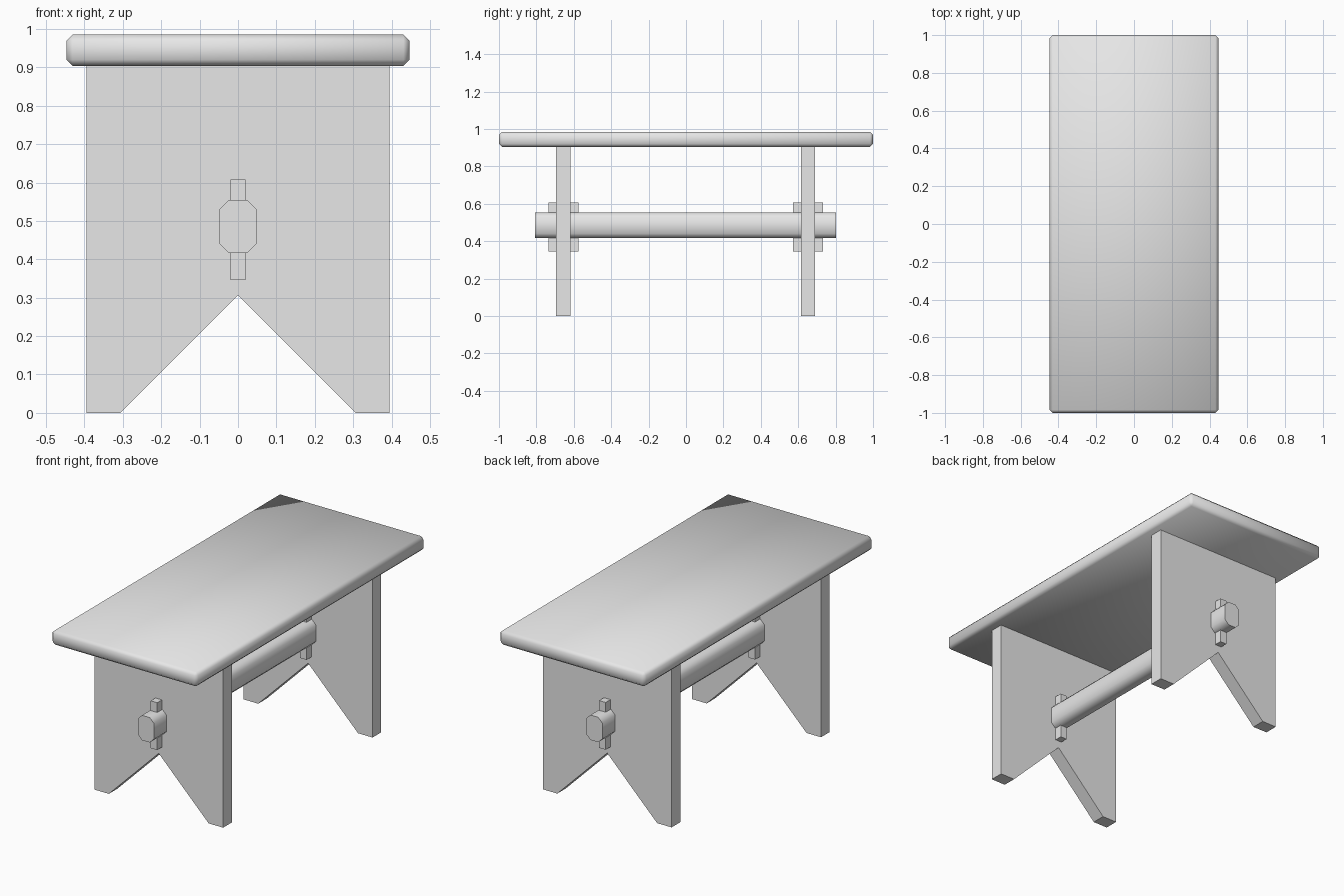
import bpy
import bmesh
from mathutils import Vector

old = bpy.data.objects.get("Cube")
if old:
    bpy.data.objects.remove(old, do_unlink=True)

# One plain grey for the whole bench
grey = bpy.data.materials.new("plain_grey")
grey.use_nodes = True
colour = (0.8, 0.8, 0.8, 1)
grey.diffuse_color = colour
grey.node_tree.nodes["Principled BSDF"].inputs["Base Color"].default_value = colour


def add_object(name, bm):
    bmesh.ops.recalc_face_normals(bm, faces=bm.faces)
    mesh = bpy.data.meshes.new(name)
    bm.to_mesh(mesh)
    bm.free()
    mesh.materials.append(grey)
    obj = bpy.data.objects.new(name, mesh)
    bpy.context.collection.objects.link(obj)
    return obj


def box(name, low, high, chamfer=0, along_y=False):
    """Box between two corners; chamfer all edges or only those along y."""
    low, high = Vector(low), Vector(high)
    bm = bmesh.new()
    bmesh.ops.create_cube(bm, size=1)
    for v in bm.verts:
        v.co = (low + high) / 2 + v.co * (high - low)
    if chamfer:
        edges = [e for e in bm.edges if not along_y
                 or abs(e.verts[0].co.y - e.verts[1].co.y) > 0.01]
        bmesh.ops.bevel(bm, geom=edges, offset=chamfer, segments=1,
                        affect='EDGES', profile=0.5)
    return add_object(name, bm)


def leg_panel(name, y0, y1):
    """Upright board with a V notch cut from its foot."""
    outline = [(-0.395, 0), (-0.306, 0), (0, 0.306), (0.306, 0),
               (0.395, 0), (0.395, 0.906), (-0.395, 0.906)]
    bm = bmesh.new()
    face = bm.faces.new([bm.verts.new((x, y0, z)) for x, z in outline])
    ext = bmesh.ops.extrude_face_region(bm, geom=[face])
    moved = [g for g in ext["geom"] if isinstance(g, bmesh.types.BMVert)]
    bmesh.ops.translate(bm, verts=moved, vec=(0, y1 - y0, 0))
    return add_object(name, bm)


# Seat board with softly shaded chamfered edges
seat = box("seat", (-0.447, -1, 0.904), (0.447, 1, 0.985), 0.016)
seat.data.shade_smooth()

# Stretcher bar, chamfered lengthwise, with flat ends
bar = box("stretcher", (-0.049, -0.807, 0.416), (0.049, 0.803, 0.554), 0.025, True)
for poly in bar.data.polygons:
    poly.use_smooth = abs(poly.normal.y) < 0.5
for edge in bar.data.edges:
    a, b = (bar.data.vertices[i].co.y for i in edge.vertices)
    edge.use_edge_sharp = abs(a - b) < 0.01

# Leg panels, each with a locking peg through the stretcher
for side, centre in (("front", -0.656), ("back", 0.652)):
    leg_panel(side + "_leg", centre - 0.038, centre + 0.038)
    box(side + "_peg", (-0.02, centre - 0.08, 0.346), (0.02, centre + 0.08, 0.608))
